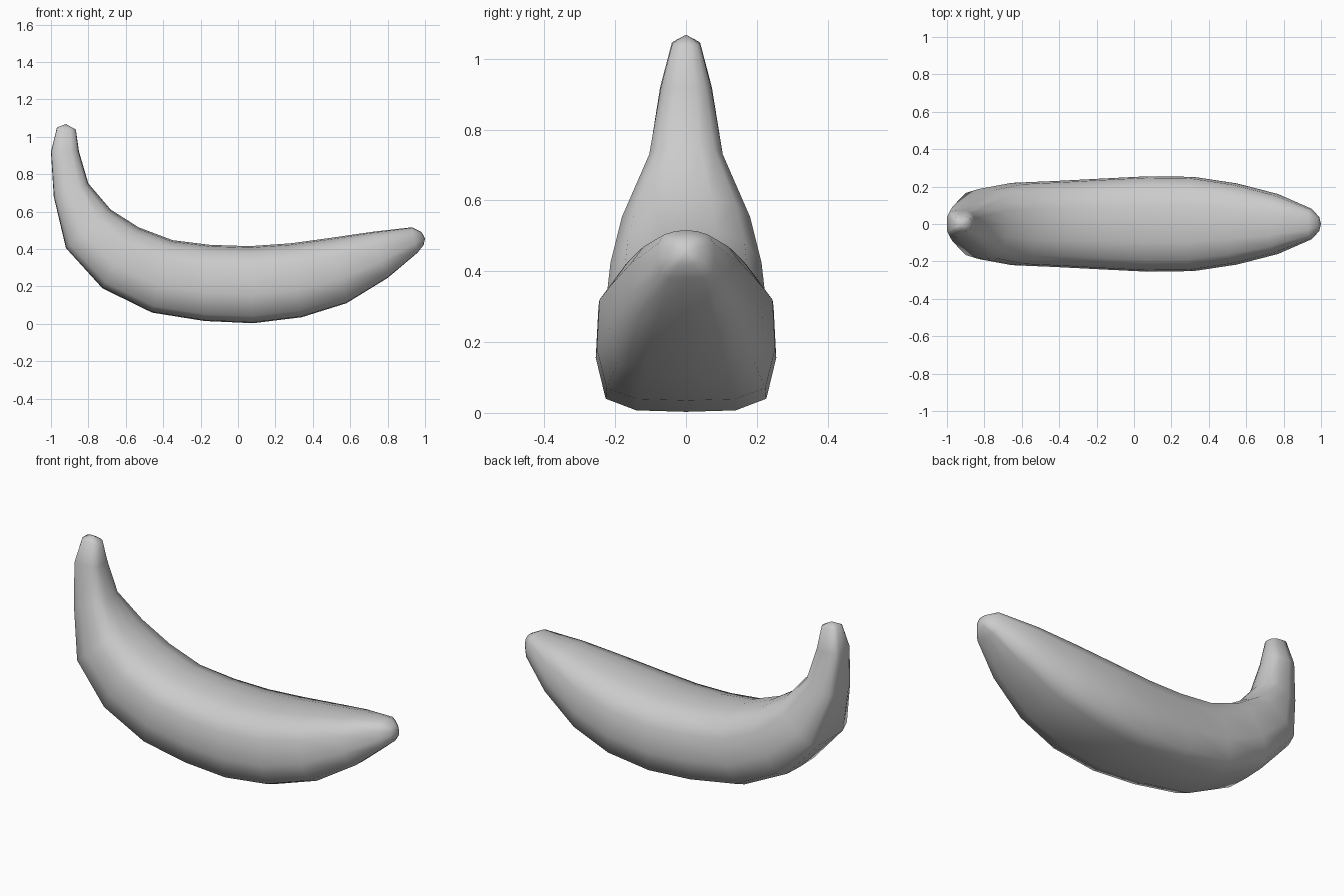
import bpy
import bmesh

# Cross-sections along the fruit: inner x, inner z, outer x, outer z, half width
RINGS = [
    (-0.867, 1.038, -0.968, 1.05, 0.04),
    (-0.85, 0.92, -1.0, 0.92, 0.073),
    (-0.80, 0.75, -0.985, 0.68, 0.107),
    (-0.68, 0.61, -0.92, 0.405, 0.187),
    (-0.53, 0.515, -0.725, 0.19, 0.22),
    (-0.35, 0.447, -0.46, 0.06, 0.23),
    (-0.15, 0.422, -0.18, 0.015, 0.243),
    (0.06, 0.415, 0.08, 0.003, 0.255),
    (0.28, 0.43, 0.34, 0.035, 0.252),
    (0.50, 0.46, 0.58, 0.11, 0.217),
    (0.72, 0.492, 0.80, 0.245, 0.16),
    (0.93, 0.516, 0.96, 0.38, 0.082),
    (0.982, 0.49, 0.992, 0.42, 0.04),
]
# Half of the rounded-square section: side (0..1), outer-to-inner (0..1)
HALF = [(0, 0), (0.55, 0.01), (0.89, 0.09), (1, 0.37), (0.97, 0.72),
        (0.75, 0.91), (0.38, 0.98), (0, 1)]
SECTION = HALF + [(-s, t) for s, t in HALF[-2:0:-1]]

bm = bmesh.new()
loops = []
for ix, iz, ox, oz, w in RINGS:
    loops.append([bm.verts.new((ox + (ix - ox) * t, s * w, oz + (iz - oz) * t))
                  for s, t in SECTION])

# Skin between neighbouring sections
n = len(SECTION)
for a, b in zip(loops, loops[1:]):
    for i in range(n):
        j = (i + 1) % n
        bm.faces.new((a[i], a[j], b[j], b[i]))

# Rounded ends
for loop, co in ((loops[0], (-0.92, 0, 1.068)), (loops[-1], (1.0, 0, 0.455))):
    apex = bm.verts.new(co)
    for i in range(n):
        bm.faces.new((loop[i], loop[(i + 1) % n], apex))

bmesh.ops.recalc_face_normals(bm, faces=bm.faces)
for f in bm.faces:
    f.smooth = True
mesh = bpy.data.meshes.new("banana")
bm.to_mesh(mesh)
bm.free()
banana = bpy.data.objects.new("banana", mesh)
bpy.context.collection.objects.link(banana)
